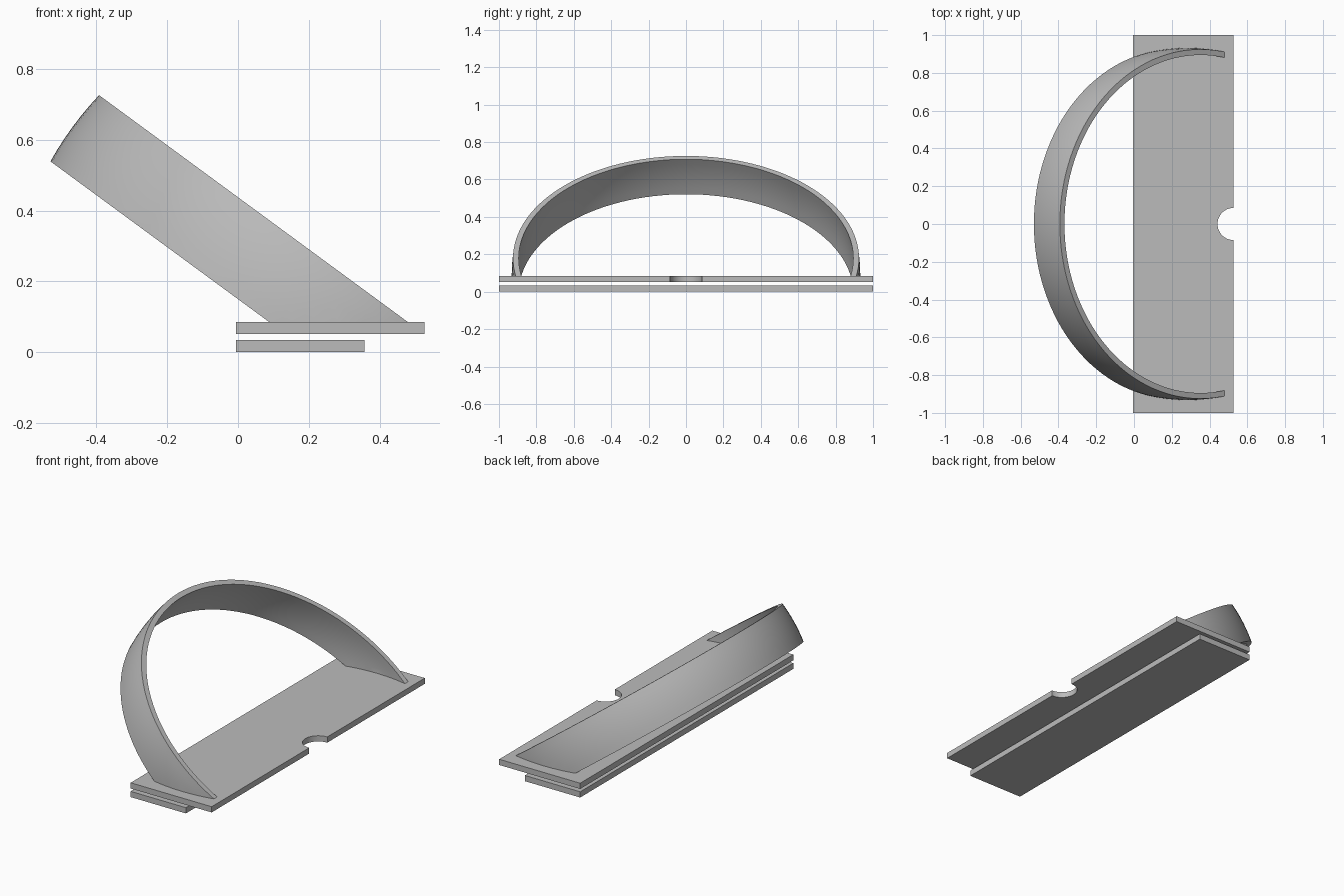
import bpy, bmesh, math
from mathutils import Vector, Matrix

if "Cube" in bpy.data.objects:
    bpy.data.objects.remove(bpy.data.objects["Cube"])

grey = bpy.data.materials.new("light_grey")
grey.diffuse_color = (0.5, 0.5, 0.5, 1)
grey.use_nodes = True
grey.node_tree.nodes["Principled BSDF"].inputs["Base Color"].default_value = grey.diffuse_color

LEFT, RIGHT = -0.005, 0.527
TOP = 0.085


def add_object(name, bm):
    bmesh.ops.recalc_face_normals(bm, faces=bm.faces)
    mesh = bpy.data.meshes.new(name)
    bm.to_mesh(mesh)
    bm.free()
    obj = bpy.data.objects.new(name, mesh)
    bpy.context.collection.objects.link(obj)
    mesh.materials.append(grey)
    return obj


def smooth(obj):
    bpy.ops.object.select_all(action='DESELECT')
    obj.select_set(True)
    bpy.context.view_layer.objects.active = obj
    bpy.ops.object.shade_smooth_by_angle(angle=math.radians(30))


def plate(name, outline, z0, z1):
    bm = bmesh.new()
    face = bm.faces.new([bm.verts.new((x, y, z0)) for x, y in outline])
    ext = bmesh.ops.extrude_face_region(bm, geom=[face])
    verts = [v for v in ext["geom"] if isinstance(v, bmesh.types.BMVert)]
    bmesh.ops.translate(bm, verts=verts, vec=(0, 0, z1 - z0))
    return add_object(name, bm)


# Lower plate
plate("lower_plate", [(LEFT, -1), (0.358, -1), (0.358, 1), (LEFT, 1)], 0, 0.034)

# Upper plate with a half-round notch in its right edge
notch = [(RIGHT - 0.085 * math.sin(math.pi * i / 24),
          -0.085 * math.cos(math.pi * i / 24)) for i in range(25)]
smooth(plate("upper_plate",
             [(LEFT, -1), (RIGHT, -1)] + notch + [(RIGHT, 1), (LEFT, 1)], 0.051, TOP))

# Tilted band: a zone of a hollow sphere, cut off at the plate's top
OUTER, INNER, HALF, STEPS = 0.932, 0.902, 0.116, 6
heights = [-HALF + 2 * HALF * i / STEPS for i in range(STEPS + 1)]
profile = [(math.sqrt(OUTER**2 - h * h), h) for h in heights]
profile += [(math.sqrt(INNER**2 - h * h), h) for h in reversed(heights)]
bm = bmesh.new()
ring = [bm.verts.new((r, 0, h)) for r, h in profile]
edges = [bm.edges.new((ring[i - 1], ring[i])) for i in range(len(ring))]
bmesh.ops.spin(bm, geom=ring + edges, cent=(0, 0, 0), axis=(0, 0, 1),
               angle=math.tau, steps=128, use_merge=True)
bmesh.ops.remove_doubles(bm, verts=bm.verts, dist=1e-5)
centre = Vector((0.284, 0, TOP))
tilt = Matrix.Rotation(math.radians(36.3), 4, 'Y')
bmesh.ops.transform(bm, matrix=Matrix.Translation(centre) @ tilt, verts=bm.verts)
cut = bmesh.ops.bisect_plane(bm, geom=bm.verts[:] + bm.edges[:] + bm.faces[:],
                             plane_co=centre, plane_no=(0, 0, 1), clear_inner=True)
bmesh.ops.holes_fill(bm, edges=[e for e in bm.edges if e.is_boundary], sides=0)
smooth(add_object("tilted_band", bm))
